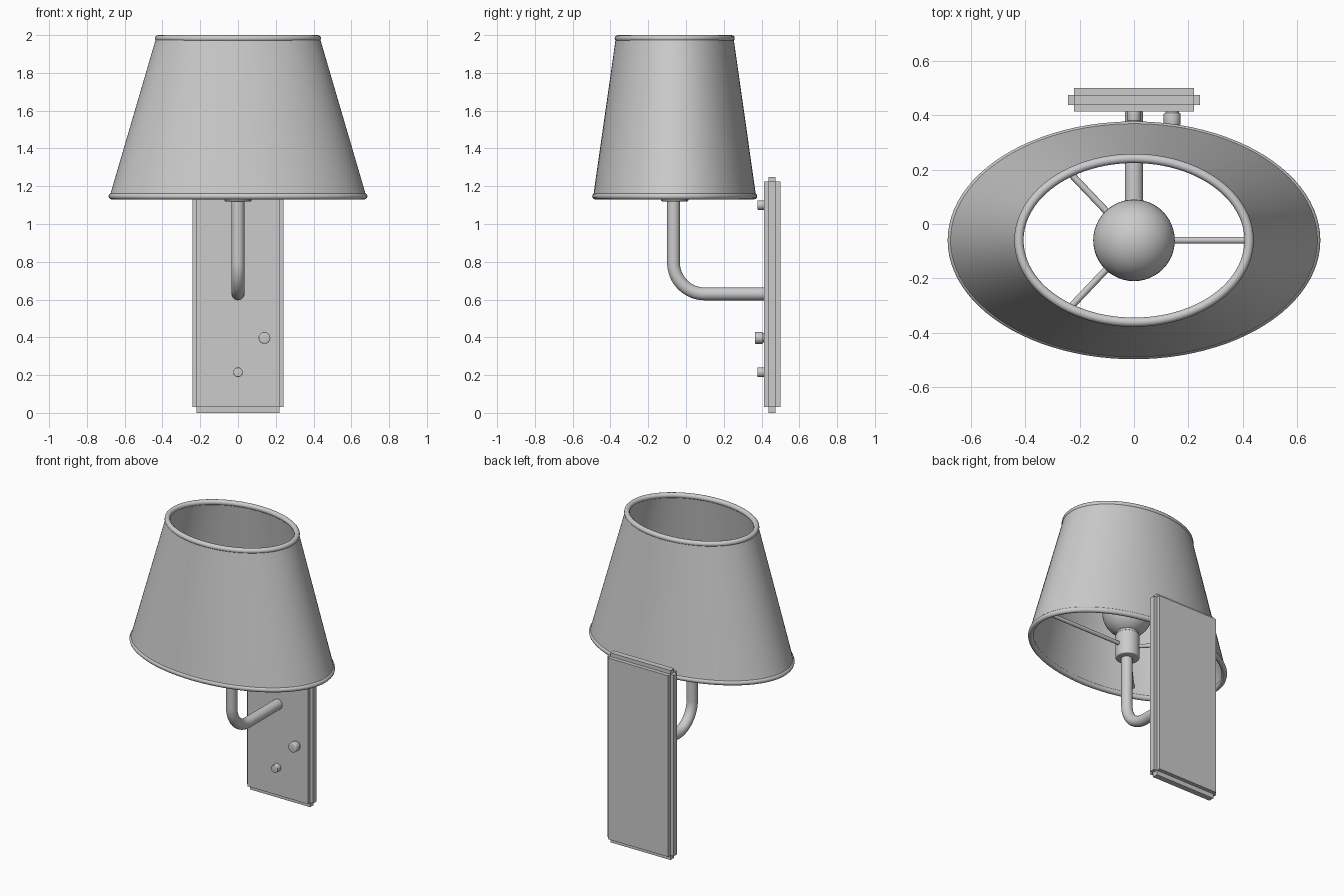
import bpy, bmesh, math
from mathutils import Vector, Matrix

if "Cube" in bpy.data.objects:
    bpy.data.objects.remove(bpy.data.objects["Cube"])

CY = -0.06  # y of the shade and stem axis


def finish(name, bm, smooth=True):
    bmesh.ops.recalc_face_normals(bm, faces=bm.faces)
    me = bpy.data.meshes.new(name)
    bm.to_mesh(me)
    bm.free()
    ob = bpy.data.objects.new(name, me)
    bpy.context.collection.objects.link(ob)
    if smooth:
        bpy.ops.object.select_all(action='DESELECT')
        bpy.context.view_layer.objects.active = ob
        ob.select_set(True)
        bpy.ops.object.shade_smooth_by_angle(angle=math.radians(35))
    return ob


def oval_sweep(name, profile, n=96):
    """Sweep a closed profile of (x radius, y radius, z) round the shade axis."""
    bm = bmesh.new()
    rings = []
    for i in range(n):
        a = 2 * math.pi * i / n
        rings.append([bm.verts.new((rx * math.cos(a), CY + ry * math.sin(a), z))
                      for rx, ry, z in profile])
    m = len(profile)
    for i in range(n):
        r, s = rings[i], rings[(i + 1) % n]
        for j in range(m):
            k = (j + 1) % m
            bm.faces.new((r[j], s[j], s[k], r[k]))
    return finish(name, bm)


def rod(name, a, b, r, n=32, bevel=0.0):
    a, b = Vector(a), Vector(b)
    d = b - a
    bm = bmesh.new()
    mat = Matrix.Translation((a + b) / 2) @ d.to_track_quat('Z', 'Y').to_matrix().to_4x4()
    bmesh.ops.create_cone(bm, cap_ends=True, segments=n, radius1=r, radius2=r,
                          depth=d.length, matrix=mat)
    if bevel:
        rim = [e for e in bm.edges if any(len(f.verts) > 4 for f in e.link_faces)]
        bmesh.ops.bevel(bm, geom=rim, offset=bevel, segments=3, profile=0.5, affect='EDGES')
    return finish(name, bm)


def box(name, x, y0, y1, z0, z1):
    bm = bmesh.new()
    bmesh.ops.create_cube(bm, size=1, matrix=Matrix.Translation((0, (y0 + y1) / 2, (z0 + z1) / 2))
                          @ Matrix.Diagonal((2 * x, y1 - y0, z1 - z0, 1)))
    return finish(name, bm, False)


# Oval shade wall with rounded rims
R = 0.017
BOT, TOP = (0.668, 0.420, 1.13 + R), (0.423, 0.301, 2.0 - R)
T = 0.011
oval_sweep("shade_wall", [(rx + o, ry + o, z) for (rx, ry, z), o in
                          ((BOT, T), (TOP, T), (TOP, -T), (BOT, -T))])
for name, (rx, ry, z) in (("shade_bottom_rim", BOT), ("shade_top_rim", TOP)):
    ring = [2 * math.pi * i / 12 for i in range(12)]
    oval_sweep(name, [(rx + R * math.cos(t), ry + R * math.cos(t), z + R * math.sin(t))
                      for t in ring])

# Spokes from socket to shade
for i, deg in enumerate((0, 121, 239)):
    a = math.radians(deg)
    rod(f"shade_spoke_{i + 1}", (0, CY, 1.2),
        (0.652 * math.cos(a), CY + 0.412 * math.sin(a), 1.2), 0.0125, 16)

# Socket and bulb
rod("socket", (0, CY, 1.12), (0, CY, 1.28), 0.072, 48, 0.006)
rod("bulb_neck", (0, CY, 1.26), (0, CY, 1.34), 0.065)
bm = bmesh.new()
bmesh.ops.create_uvsphere(bm, u_segments=48, v_segments=24, radius=0.15,
                          matrix=Matrix.Translation((0, CY, 1.43)))
finish("bulb", bm)

# Bent arm tube
B, ZA, YA = 0.165, 0.63, -0.066
path = [(0, YA, 1.14)]
for i in range(17):
    a = math.pi + math.pi / 2 * i / 16
    path.append((0, YA + B + B * math.cos(a), ZA + B + B * math.sin(a)))
path.append((0, 0.43, ZA))
bm = bmesh.new()
prev = None
N = 32
for i, p in enumerate(path):
    t = (Vector(path[min(i + 1, len(path) - 1)]) - Vector(path[max(i - 1, 0)])).normalized()
    if i in (0, 1):
        t = Vector((0, 0, -1))
    elif i >= len(path) - 2:
        t = Vector((0, 1, 0))
    side, up = Vector((1, 0, 0)), Vector((1, 0, 0)).cross(t)
    ring = [bm.verts.new(Vector(p) + 0.034 * (side * math.cos(2 * math.pi * k / N)
                                              + up * math.sin(2 * math.pi * k / N)))
            for k in range(N)]
    if prev:
        for k in range(N):
            m = (k + 1) % N
            bm.faces.new((prev[k], prev[m], ring[m], ring[k]))
    else:
        bm.faces.new(ring)
    prev = ring
bm.faces.new(prev)
finish("arm", bm)

# Stepped wall plate
box("wall_plate", 0.22, 0.413, 0.50, 0.03, 1.225)
box("plate_side_step", 0.242, 0.438, 0.475, 0.03, 1.225)
box("plate_end_step", 0.22, 0.438, 0.475, 0.0, 1.25)

# Screws and switch knob
rod("screw_top", (0, 0.42, 1.10), (0, 0.378, 1.10), 0.025, 32, 0.004)
rod("screw_bottom", (0, 0.42, 0.215), (0, 0.378, 0.215), 0.025, 32, 0.004)
rod("switch_stem", (0.14, 0.42, 0.397), (0.14, 0.38, 0.397), 0.025)
rod("switch_knob", (0.14, 0.408, 0.397), (0.14, 0.364, 0.397), 0.031, 32, 0.005)
